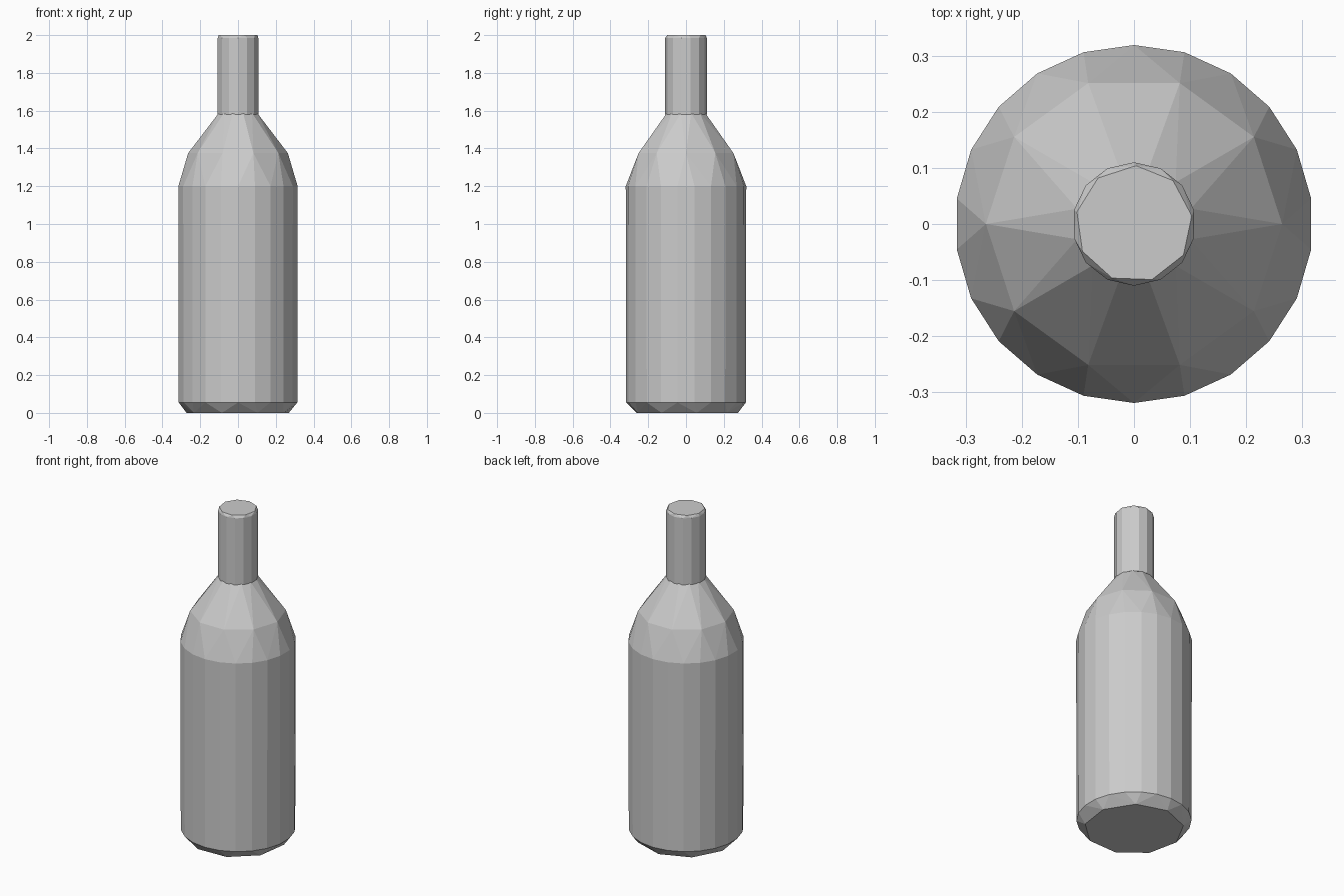
import bpy
import bmesh
from math import cos, sin, tau

cube = bpy.data.objects.get("Cube")
if cube:
    bpy.data.objects.remove(cube, do_unlink=True)

# Single grey used for the whole bottle
grey = bpy.data.materials.new("plain_grey")
grey.use_nodes = True
colour = (0.6, 0.6, 0.6, 1)
grey.diffuse_color = colour
grey.node_tree.nodes["Principled BSDF"].inputs["Base Color"].default_value = colour


def faceted_solid(name, rings):
    """Wrap rings of (radius, height, sides, turn) in an irregular low-poly skin."""
    bm = bmesh.new()
    for radius, height, sides, turn in rings:
        for i in range(sides):
            a = tau * (i + turn) / sides
            bm.verts.new((radius * cos(a), radius * sin(a), height))
    hull = bmesh.ops.convex_hull(bm, input=bm.verts)
    spare = [v for v in hull["geom_interior"] if isinstance(v, bmesh.types.BMVert)]
    bmesh.ops.delete(bm, geom=spare, context="VERTS")
    bmesh.ops.dissolve_limit(bm, angle_limit=0.01, verts=bm.verts, edges=bm.edges)
    bmesh.ops.recalc_face_normals(bm, faces=bm.faces)
    mesh = bpy.data.meshes.new(name)
    bm.to_mesh(mesh)
    bm.free()
    mesh.materials.append(grey)
    obj = bpy.data.objects.new(name, mesh)
    bpy.context.collection.objects.link(obj)
    return obj


# Body: chamfered base, straight wall, two-step faceted shoulder
faceted_solid("bottle_body", [
    (0.275, 0.0, 9, 0.3),
    (0.317, 0.055, 22, 0.5),
    (0.319, 1.2, 22, 0.5),
    (0.264, 1.375, 10, 0.0),
    (0.105, 1.588, 12, 0.5),
])

# Neck: slim column with a slightly bevelled rim
faceted_solid("bottle_neck", [
    (0.11, 1.58, 14, 0.5),
    (0.11, 1.985, 14, 0.5),
    (0.104, 2.0, 9, 0.2),
])
